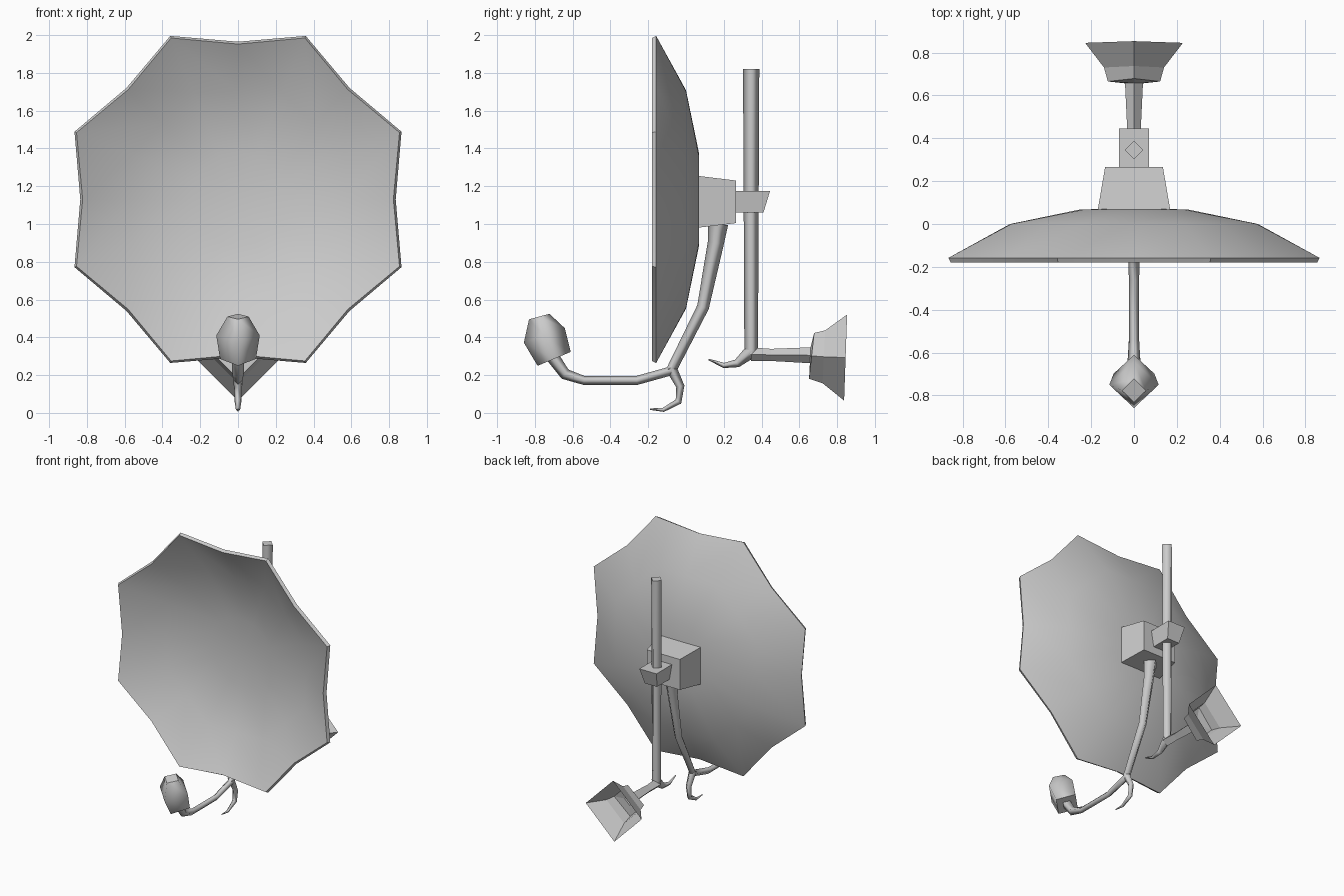
import bpy, bmesh, math
from mathutils import Vector

cube = bpy.data.objects.get("Cube")
if cube:
    bpy.data.objects.remove(cube, do_unlink=True)

GREY = (0.6, 0.6, 0.6, 1)
metal = bpy.data.materials.new("light grey metal")
metal.use_nodes = True
metal.diffuse_color = GREY
metal.node_tree.nodes["Principled BSDF"].inputs["Base Color"].default_value = GREY


def finish(name, bm):
    bmesh.ops.recalc_face_normals(bm, faces=bm.faces)
    mesh = bpy.data.meshes.new(name)
    bm.to_mesh(mesh)
    bm.free()
    mesh.materials.append(metal)
    obj = bpy.data.objects.new(name, mesh)
    bpy.context.collection.objects.link(obj)
    return obj


def bridge(bm, a, b, smooth):
    n = len(a)
    for i in range(n):
        j = (i + 1) % n
        bm.faces.new((a[i], a[j], b[j], b[i])).smooth = smooth


def loft(name, path, smooth=True, end_cap=True):
    """Diamond-section tube along (y, z, radius) points in the middle plane."""
    bm = bmesh.new()
    pts = [Vector((0, y, z)) for y, z, r in path]
    rings = []
    for i, p in enumerate(pts):
        t = (pts[min(i + 1, len(pts) - 1)] - pts[max(i - 1, 0)]).normalized()
        side, up = Vector((1, 0, 0)), Vector((0, -t.z, t.y))
        r = path[i][2]
        rings.append([bm.verts.new(p + d * r) for d in (side, up, -side, -up)])
    for a, b in zip(rings, rings[1:]):
        bridge(bm, a, b, smooth)
    bm.faces.new(rings[0])
    if end_cap:
        bm.faces.new(rings[-1])
    return finish(name, bm)


def tapered_block(name, profile):
    """Block from a (y, z, half width) outline mirrored across x."""
    bm = bmesh.new()
    left, right = [[bm.verts.new((s * w, y, z)) for y, z, w in profile] for s in (1, -1)]
    bridge(bm, left, right, False)
    bm.faces.new(left)
    bm.faces.new(right)
    return finish(name, bm)


# Dish: scalloped rings of 16 points, (point radius, valley radius, y)
def dish(centre_z=1.13):
    bm = bmesh.new()
    rings = []
    for tip, valley, y in ((0.25, 0.25, 0.068), (0.62, 0.578, 0.0), (0.937, 0.835, -0.158)):
        ring = []
        for i in range(16):
            a, r = i * math.pi / 8, tip if i % 2 else valley
            ring.append(bm.verts.new((r * math.cos(a), y, centre_z + r * math.sin(a))))
        rings.append(ring)
    bridge(bm, rings[0], rings[1], True)
    bridge(bm, rings[1], rings[2], True)
    hub = bm.verts.new((0, 0.072, centre_z))
    for i in range(16):
        bm.faces.new((hub, rings[0][i], rings[0][(i + 1) % 16])).smooth = True
    # Make the back of the shell the outside
    bmesh.ops.recalc_face_normals(bm, faces=bm.faces)
    bm.normal_update()
    flip = hub.normal.y < 0
    obj = finish("dish", bm)
    if flip:
        obj.data.flip_normals()
    shell = obj.modifiers.new("thickness", 'SOLIDIFY')
    shell.thickness = 0.025
    shell.offset = -1
    bpy.context.view_layer.objects.active = obj
    obj.select_set(True)
    bpy.ops.object.modifier_apply(modifier=shell.name)
    bpy.ops.object.shade_smooth_by_angle(angle=math.radians(40))
    obj.select_set(False)


dish()

# Mount behind the dish and its clamp on the pole
tapered_block("dish_bracket", [(0.06, 0.98, 0.17), (0.265, 1.005, 0.135),
                               (0.265, 1.23, 0.135), (0.06, 1.255, 0.17)])
tapered_block("pole_clamp", [(0.265, 1.06, 0.05), (0.41, 1.06, 0.05),
                             (0.445, 1.175, 0.07), (0.265, 1.175, 0.07)])

# Pole with the small hook at its foot
loft("pole", [(0.345, 1.82, 0.043), (0.345, 0.31, 0.036)])
loft("pole_hook", [(0.35, 0.33, 0.038), (0.27, 0.262, 0.022),
                   (0.2, 0.251, 0.014), (0.12, 0.283, 0.004)])

# Wall arm opening into a hollow diamond flange
loft("wall_mount", [(0.345, 0.31, 0.036), (0.45, 0.307, 0.032), (0.658, 0.305, 0.042),
                    (0.665, 0.302, 0.122), (0.73, 0.297, 0.14), (0.845, 0.293, 0.228)],
     smooth=False, end_cap=False)

# Receiver arm with its hook
loft("receiver_arm", [(0.17, 1.0, 0.053), (0.158, 0.9, 0.043), (0.09, 0.56, 0.032),
                      (-0.08, 0.222, 0.028), (-0.26, 0.172, 0.024), (-0.54, 0.172, 0.024),
                      (-0.64, 0.205, 0.03), (-0.705, 0.295, 0.035)])
loft("arm_hook", [(-0.08, 0.24, 0.03), (-0.03, 0.14, 0.022), (-0.04, 0.06, 0.018),
                  (-0.12, 0.016, 0.011), (-0.19, 0.02, 0.004)])

# Receiver head
loft("receiver_head", [(-0.698, 0.286, 0.095), (-0.75, 0.41, 0.115), (-0.777, 0.51, 0.056)])
